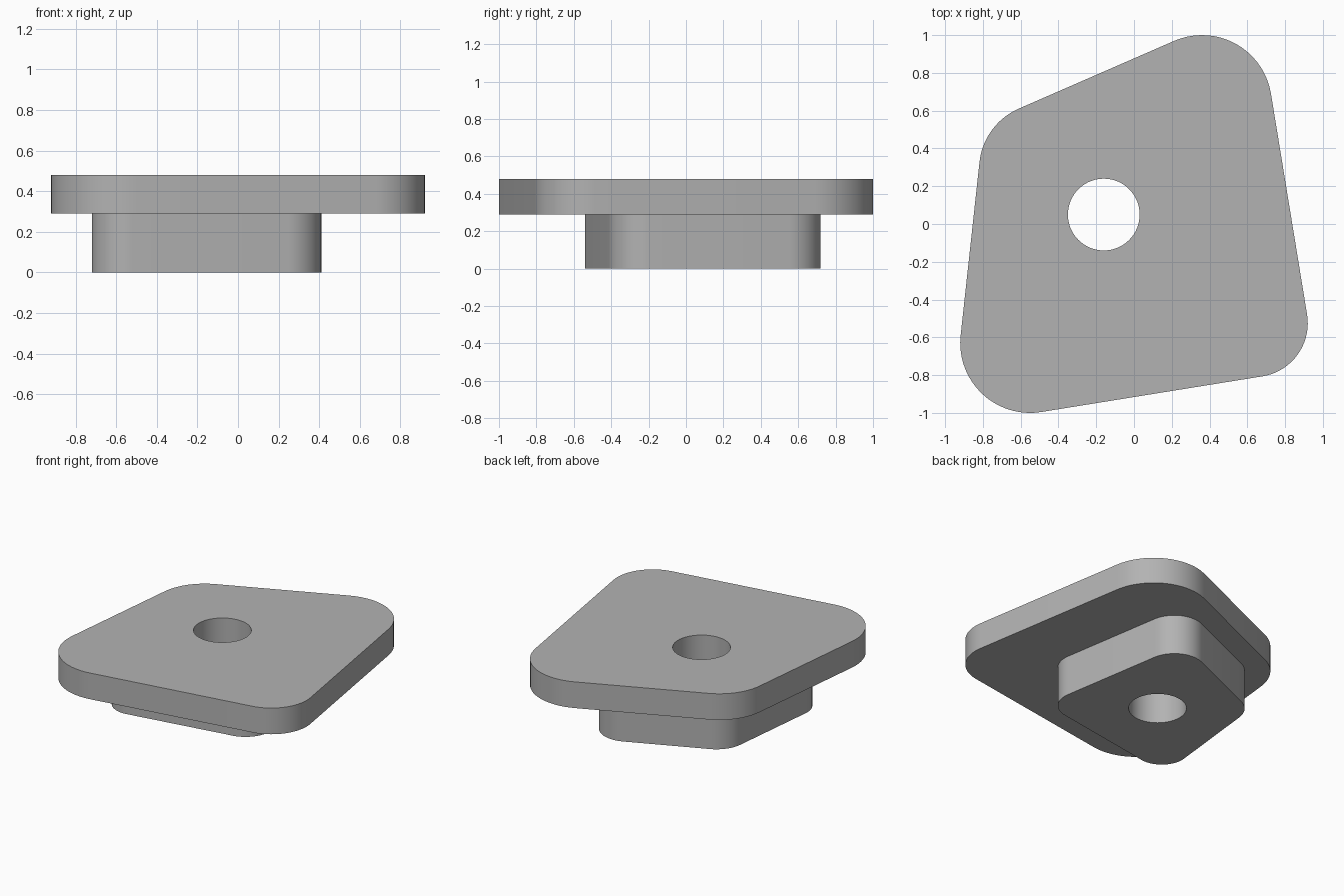
import bpy
import bmesh
from math import acos, atan2, cos, sin, tau, radians
from mathutils import Vector

cube = bpy.data.objects.get("Cube")
if cube:
    bpy.data.objects.remove(cube)

# Single plain material
gray = bpy.data.materials.new("plain gray")
gray.use_nodes = True
color = (0.45, 0.45, 0.45, 1)
gray.diffuse_color = color
gray.node_tree.nodes["Principled BSDF"].inputs["Base Color"].default_value = color

HOLE = (-0.16, 0.05, 0.19)  # centre x, centre y, radius
ARC_STEPS = 18


def arc(x, y, r, start, sweep, count):
    """Points from start through sweep, both ends included."""
    return [Vector((x + r * cos(start + sweep * i / count),
                    y + r * sin(start + sweep * i / count), 0))
            for i in range(count + 1)]


def rounded_outline(corners):
    """Outline wrapped around corner circles listed counter-clockwise."""
    normals = []
    for i, (x, y, r) in enumerate(corners):
        nx, ny, nr = corners[(i + 1) % len(corners)]
        d = Vector((nx - x, ny - y))
        normals.append(atan2(d.y, d.x) - acos((r - nr) / d.length))
    points = []
    for i, (x, y, r) in enumerate(corners):
        start = normals[i - 1]
        points += arc(x, y, r, start, (normals[i] - start) % tau, ARC_STEPS)
    return points


def pierced_slab(name, corners, bottom, top):
    """Extruded rounded outline with the round bore through it."""
    bm = bmesh.new()
    edges = []
    for loop in (rounded_outline(corners), arc(*HOLE, 0, tau, 64)[:-1]):
        verts = [bm.verts.new((p.x, p.y, bottom)) for p in loop]
        edges += [bm.edges.new((v, verts[(i + 1) % len(verts)]))
                  for i, v in enumerate(verts)]
    bmesh.ops.triangle_fill(bm, edges=edges, use_beauty=True)
    grown = bmesh.ops.extrude_face_region(bm, geom=bm.faces[:], use_keep_orig=True)
    moved = [g for g in grown["geom"] if isinstance(g, bmesh.types.BMVert)]
    bmesh.ops.translate(bm, verts=moved, vec=(0, 0, top - bottom))
    bmesh.ops.recalc_face_normals(bm, faces=bm.faces[:])
    mesh = bpy.data.meshes.new(name)
    bm.to_mesh(mesh)
    bm.free()
    mesh.materials.append(gray)
    obj = bpy.data.objects.new(name, mesh)
    bpy.context.collection.objects.link(obj)
    bpy.ops.object.select_all(action="DESELECT")
    obj.select_set(True)
    bpy.context.view_layer.objects.active = obj
    bpy.ops.object.shade_smooth_by_angle(angle=radians(30))
    return obj


# Wide upper plate: corner circles as x, y, radius
pierced_slab("top_plate", [(-0.55, -0.63, 0.37), (0.635, -0.525, 0.285),
                           (0.36, 0.63, 0.37), (-0.47, 0.29, 0.35)], 0.29, 0.48)

# Smaller boss beneath it
pierced_slab("lower_boss", [(-0.545, -0.365, 0.175), (0.215, -0.22, 0.195),
                            (0.09, 0.52, 0.2), (-0.44, 0.28, 0.21)], 0, 0.29)
